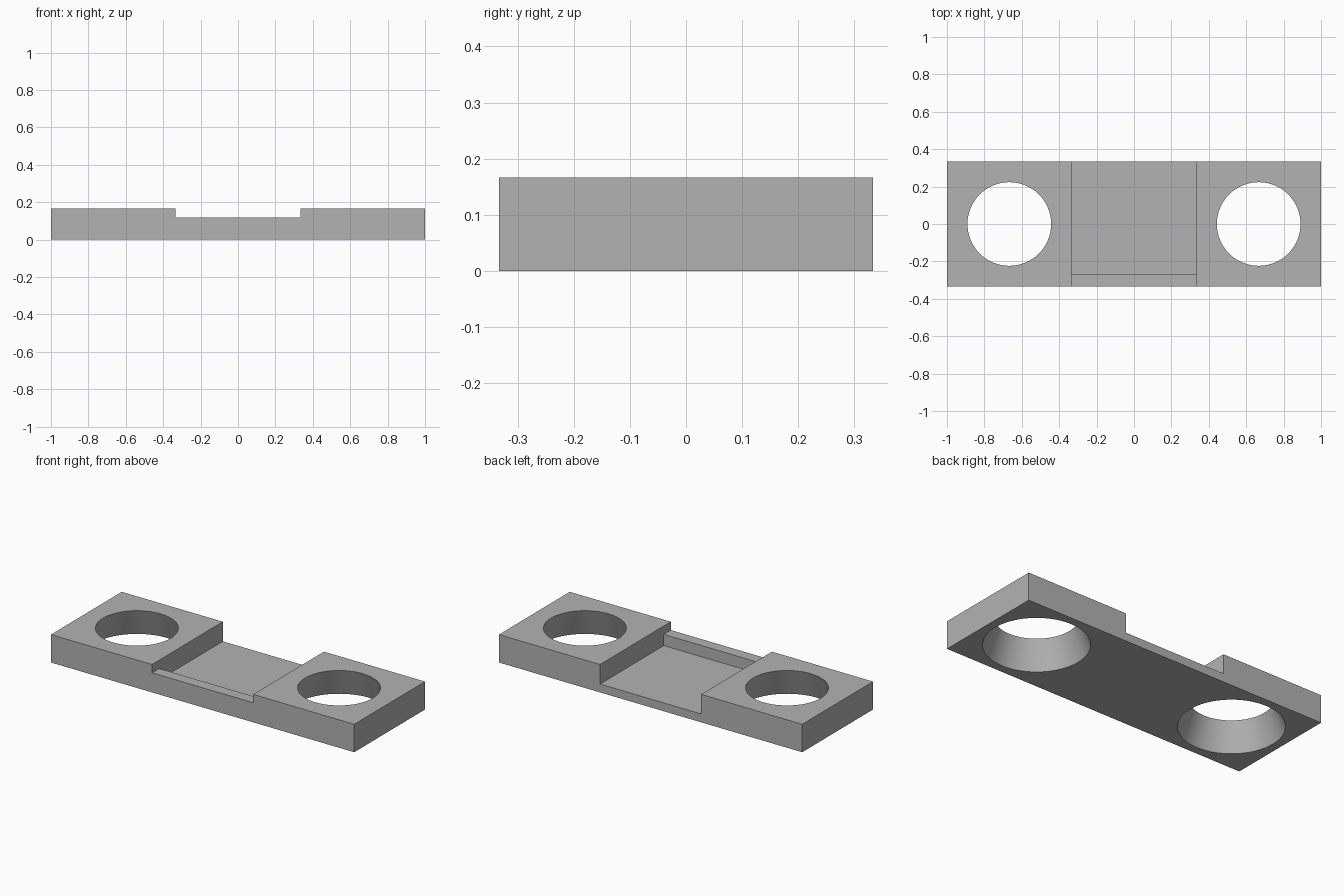
import bpy

cube = bpy.data.objects.get("Cube")
if cube:
    bpy.data.objects.remove(cube, do_unlink=True)

# Overall dimensions
WIDTH, THICK = 2 / 3, 1 / 6
LIP_TOP, FLOOR, LIP_DEPTH = 0.117, 0.05, 0.067
TOP_RADIUS, BOTTOM_RADIUS = 0.2235, 0.2835
OVER = 0.05

grey = bpy.data.materials.new("grey")
grey.use_nodes = True
colour = (0.45, 0.45, 0.45, 1)
grey.diffuse_color = colour
grey.node_tree.nodes["Principled BSDF"].inputs["Base Color"].default_value = colour


def box(name, low, high):
    """Box spanning two opposite corners."""
    centre = [(a + b) / 2 for a, b in zip(low, high)]
    bpy.ops.mesh.primitive_cube_add(size=1, location=centre)
    obj = bpy.context.object
    obj.name = name
    obj.scale = [b - a for a, b in zip(low, high)]
    bpy.ops.object.transform_apply(location=True, rotation=False, scale=True)
    return obj


def hole(name, x):
    """Tapered cutter, extended past both faces along the same slope."""
    slope = (BOTTOM_RADIUS - TOP_RADIUS) / THICK * OVER
    bpy.ops.mesh.primitive_cone_add(
        vertices=96, radius1=BOTTOM_RADIUS + slope, radius2=TOP_RADIUS - slope,
        depth=THICK + 2 * OVER, location=(x, 0, THICK / 2))
    bpy.context.object.name = name
    return bpy.context.object


def cut(target, cutter):
    cutter.hide_render = True
    mod = target.modifiers.new(cutter.name, 'BOOLEAN')
    mod.operation = 'DIFFERENCE'
    mod.solver = 'EXACT'
    mod.object = cutter
    bpy.context.view_layer.objects.active = target
    bpy.ops.object.modifier_apply(modifier=mod.name)
    bpy.data.objects.remove(cutter, do_unlink=True)


# Bracket plate
half = WIDTH / 2
plate = box("bracket_plate", (-1, -half, 0), (1, half, THICK))
plate.data.materials.append(grey)

# Central channel: shallow over the front lip, deep behind it
cut(plate, box("channel_cutter", (-1 / 3, -half - OVER, LIP_TOP), (1 / 3, half + OVER, THICK + OVER)))
cut(plate, box("pocket_cutter", (-1 / 3, -half + LIP_DEPTH, FLOOR), (1 / 3, half + OVER, THICK + OVER)))

# Tapered holes at both ends
for side, x in (("right", -2 / 3), ("left", 2 / 3)):
    cut(plate, hole(side + "_hole_cutter", x))

# Smooth hole walls with sharp rims
bpy.ops.object.select_all(action='DESELECT')
plate.select_set(True)
bpy.context.view_layer.objects.active = plate
bpy.ops.object.shade_smooth_by_angle()
